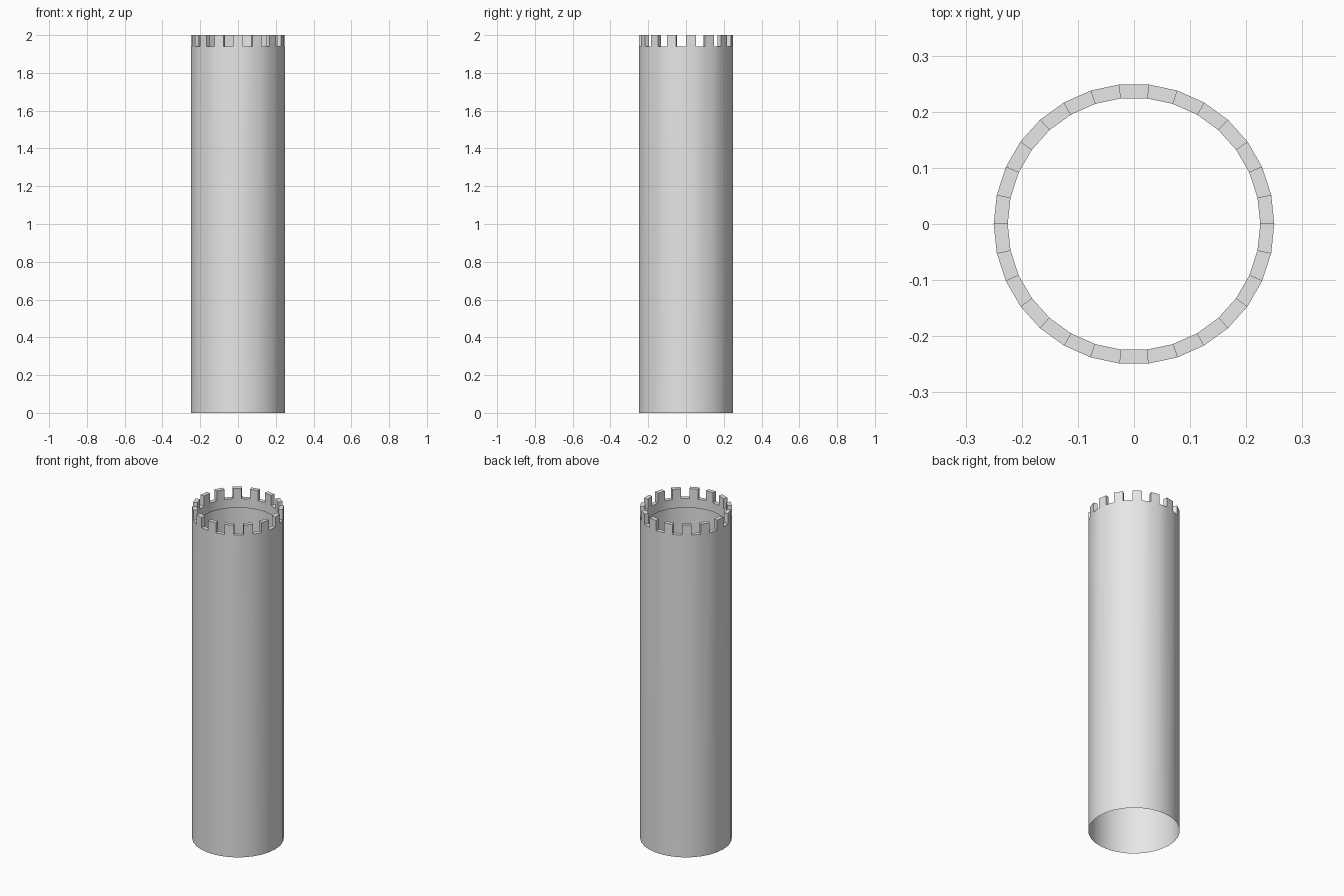
import bpy, bmesh, math
from mathutils import Matrix, Vector

cube = bpy.data.objects.get("Cube")
if cube:
    bpy.data.objects.remove(cube, do_unlink=True)

SIDES = 30
OUTER, INNER = 0.25, 0.225
HEIGHT, RIM, LIP = 2.0, 1.94, 1.885

# Stone colour
stone = bpy.data.materials.new("grey_stone")
stone.use_nodes = True
colour = (0.8, 0.8, 0.8, 1)
stone.diffuse_color = colour
stone.node_tree.nodes["Principled BSDF"].inputs["Base Color"].default_value = colour

# Open tube with a short inner lip, turned from one profile
bm = bmesh.new()
profile = [(OUTER, 0), (OUTER, RIM), (INNER, RIM), (INNER, LIP)]
step = 2 * math.pi / SIDES
rings = []
for i in range(SIDES):
    turn = Matrix.Rotation(i * step, 3, 'Z')
    rings.append([bm.verts.new(turn @ Vector((r, 0, z))) for r, z in profile])
rim = []
for i in range(SIDES):
    a, b = rings[i], rings[(i + 1) % SIDES]
    for j in range(len(profile) - 1):
        face = bm.faces.new((a[j], b[j], b[j + 1], a[j + 1]))
        if j == 1:
            rim.append(face)

# Battlements raised from every second rim face
for face in rim[::2]:
    top = bmesh.ops.extrude_face_region(bm, geom=[face])["geom"]
    verts = [g for g in top if isinstance(g, bmesh.types.BMVert)]
    bmesh.ops.translate(bm, verts=verts, vec=(0, 0, HEIGHT - RIM))
    if face.is_valid:
        bm.faces.remove(face)

mesh = bpy.data.meshes.new("tower")
bm.normal_update()
bm.to_mesh(mesh)
bm.free()
mesh.materials.append(stone)
tower = bpy.data.objects.new("tower", mesh)
bpy.context.collection.objects.link(tower)

# Smooth round wall with crisp edges
bpy.ops.object.select_all(action='DESELECT')
tower.select_set(True)
bpy.context.view_layer.objects.active = tower
bpy.ops.object.shade_smooth_by_angle(angle=math.radians(30))
